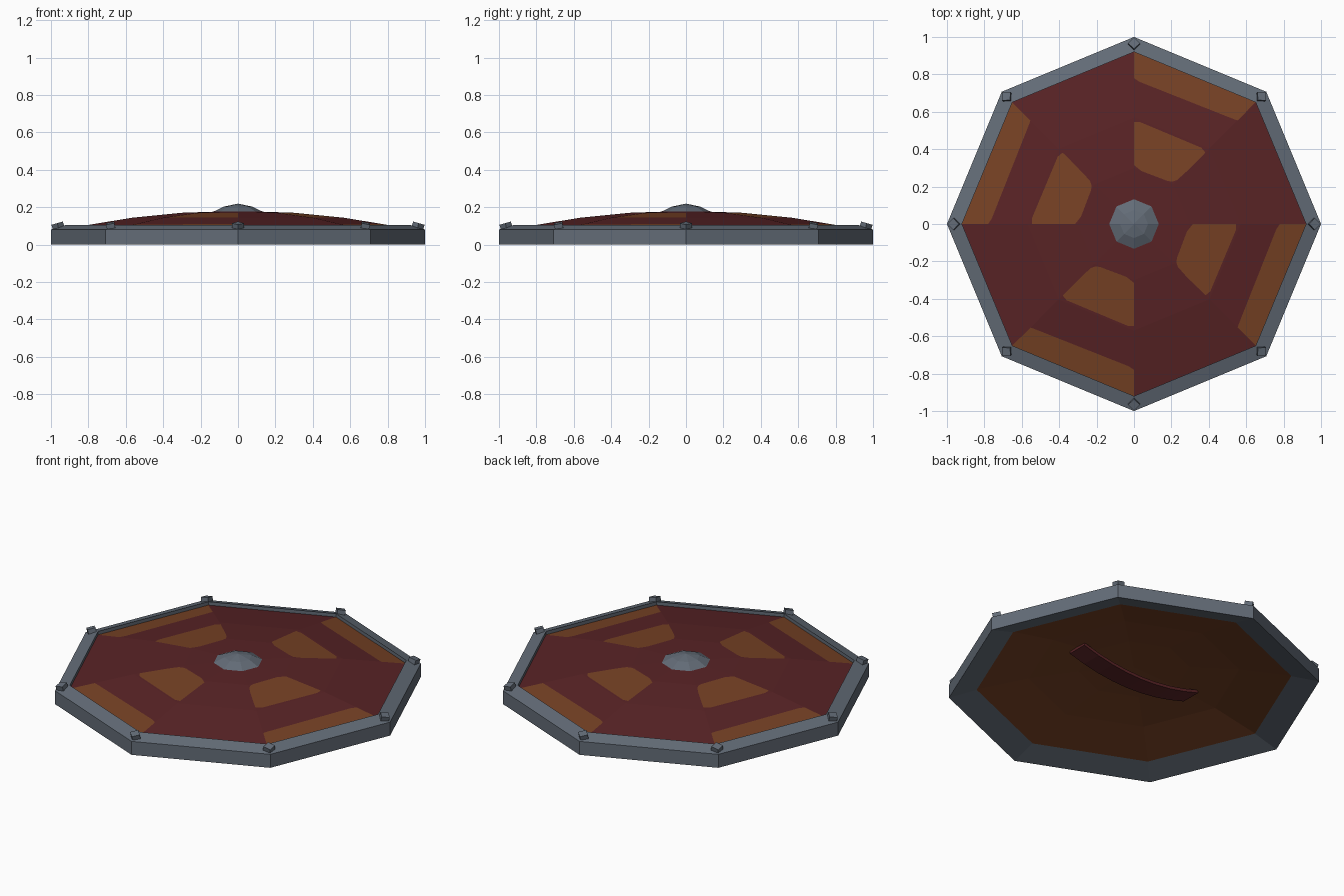
import bpy, bmesh, math
from mathutils import Vector, Matrix

if "Cube" in bpy.data.objects:
    bpy.data.objects.remove(bpy.data.objects["Cube"])

def material(name, rgb):
    m = bpy.data.materials.new(name)
    m.diffuse_color = (*rgb, 1)
    m.use_nodes = True
    m.node_tree.nodes["Principled BSDF"].inputs["Base Color"].default_value = m.diffuse_color
    return m

STEEL = material("grey steel", (0.125, 0.150, 0.185))
RED = material("dark red", (0.100, 0.017, 0.019))
WOOD = material("brown wood", (0.185, 0.054, 0.018))

def finish(bm, name, *mats):
    me = bpy.data.meshes.new(name)
    bm.to_mesh(me)
    bm.free()
    for m in mats:
        me.materials.append(m)
    ob = bpy.data.objects.new(name, me)
    bpy.context.collection.objects.link(ob)
    return ob

def octagon_lathe(profile, closed=False):
    """Revolve (radius, z) points in eight steps, corners on the axes."""
    bm = bmesh.new()
    rings = []
    for r, z in profile:
        if r == 0:
            rings.append([bm.verts.new((0, 0, z))] * 8)
        else:
            rings.append([bm.verts.new((r * math.cos(k * math.pi / 4),
                                        r * math.sin(k * math.pi / 4), z)) for k in range(8)])
    pairs = list(zip(rings, rings[1:]))
    if closed:
        pairs.append((rings[-1], rings[0]))
    for a, b in pairs:
        for k in range(8):
            n = (k + 1) % 8
            bm.faces.new(list(dict.fromkeys((a[k], a[n], b[n], b[k]))))
    bmesh.ops.recalc_face_normals(bm, faces=bm.faces)
    return bm

# Steel rim with sloped top and bottom
finish(octagon_lathe([(1, 0), (1, 0.08), (0.92, 0.105), (0.92, 0.07), (0.85, 0.042)], True),
       "rim", STEEL)

# Painted domed board: red top, bare wood underneath
bm = octagon_lathe([(0, 0.18), (0.3, 0.17), (0.57, 0.143), (0.92, 0.085),
                    (0.86, 0.042), (0.57, 0.098), (0.3, 0.128), (0, 0.14)])

# Worn paint patches, cut into every second octant of the top
PATCHES = [
    [(0, .545), (0, .315), (.04, .283), (.18, .23), (.205, .226), (.23, .235),
     (.36, .35), (.381, .383), (.36, .408), (.035, .544)],
    [(0, .93), (0, .78), (.03, .76), (.535, .56), (.553, .554), (.567, .56), (.66, .653)],
]

def centre(f):
    return f.calc_center_median()

worn = []
for turn in range(4):
    rot = Matrix.Rotation(turn * math.pi / 2, 3, 'Z')
    back = rot.inverted()
    for patch in PATCHES:
        def in_octant(f):
            c = back @ centre(f)
            return f.normal.z > 0.3 and 0 < c.x < c.y
        inside = [f for f in bm.faces if in_octant(f)]
        tests = []
        for i, a in enumerate(patch):
            b = patch[(i + 1) % len(patch)]
            p = rot @ Vector((*a, 0))
            d = rot @ Vector((b[0] - a[0], b[1] - a[1], 0))
            n = Vector((-d.y, d.x, 0)).normalized()     # points into the patch
            tests.append((p, n))
            geom = list({e for f in inside for e in f.edges} |
                        {v for f in inside for v in f.verts}) + inside
            bmesh.ops.bisect_plane(bm, geom=geom, dist=1e-5, plane_co=p, plane_no=n)
            bm.normal_update()
            inside = [f for f in bm.faces if in_octant(f) and
                      all((centre(f) - q).dot(m) > 0 for q, m in tests)]
        worn.append((turn, tests))

for f in bm.faces:
    c = centre(f)
    f.material_index = 0 if f.normal.z > 0.3 else 1
    if f.material_index == 0 and any(all((c - q).dot(m) > 0 for q, m in t) for _, t in worn):
        f.material_index = 1
finish(bm, "board", RED, WOOD)

# Faceted steel boss
finish(octagon_lathe([(0.14, 0.165), (0.14, 0.172), (0.075, 0.203), (0, 0.219)]), "boss", STEEL)

# Eight tilted square studs on the rim corners
bm = bmesh.new()
for k in range(8):
    mat = (Matrix.Rotation(k * math.pi / 4, 4, 'Z') @ Matrix.Translation((0.963, 0, 0.101))
           @ Matrix.Rotation(math.radians(16), 4, 'Y') @ Matrix.Rotation(math.pi / 4, 4, 'Z')
           @ Matrix.Diagonal((0.045, 0.045, 0.028, 1)))
    bmesh.ops.create_cube(bm, size=1, matrix=mat)
finish(bm, "studs", STEEL)

# Curved hand strap underneath
bm = bmesh.new()
rows = []
for i in range(9):
    t = -1 + i / 4
    x, z = 0.4 * t, 0.038 + 0.064 * t * t
    rows.append([bm.verts.new((x, y, z + h)) for y, h in
                 ((-0.06, 0), (0.06, 0), (0.06, 0.018), (-0.06, 0.018))])
for a, b in zip(rows, rows[1:]):
    for j in range(4):
        bm.faces.new((a[j], a[(j + 1) % 4], b[(j + 1) % 4], b[j]))
bm.faces.new(rows[0])
bm.faces.new(rows[-1])
bmesh.ops.recalc_face_normals(bm, faces=bm.faces)
finish(bm, "hand_strap", RED)
